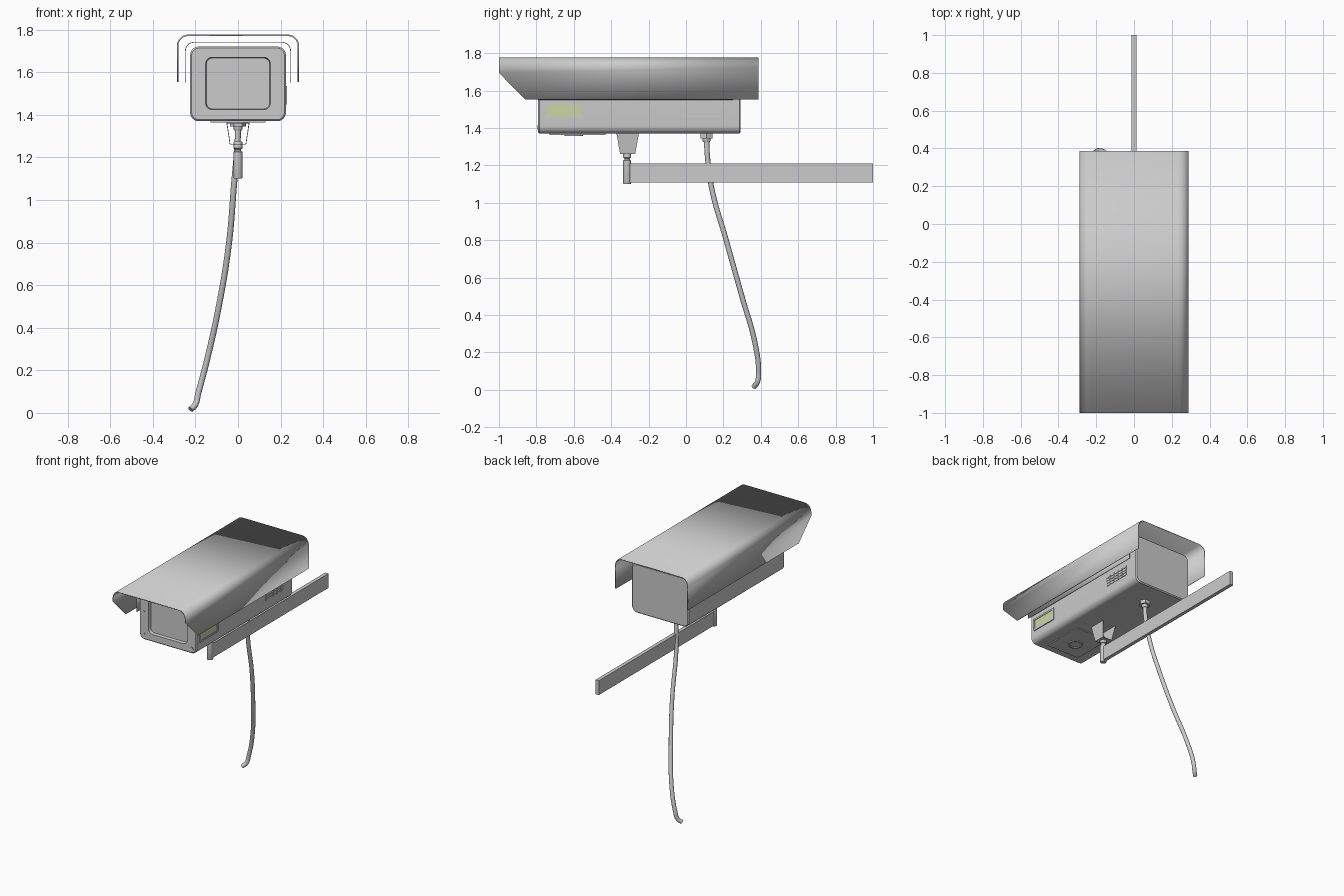
import bpy, bmesh
from math import pi, sin, cos
from mathutils import Vector

if "Cube" in bpy.data.objects:
    bpy.data.objects.remove(bpy.data.objects["Cube"])


def finish(name, bm, smooth=True, mat=None):
    bmesh.ops.recalc_face_normals(bm, faces=bm.faces[:])
    me = bpy.data.meshes.new(name)
    bm.to_mesh(me)
    bm.free()
    ob = bpy.data.objects.new(name, me)
    bpy.context.collection.objects.link(ob)
    if mat:
        me.materials.append(mat)
    if smooth:
        bpy.ops.object.select_all(action='DESELECT')
        ob.select_set(True)
        bpy.context.view_layer.objects.active = ob
        bpy.ops.object.shade_smooth_by_angle(angle=0.6)
    return ob


def loft(name, rings, caps=True, closed=False):
    """Bridge rings that have equal point counts; optionally cap or close."""
    bm = bmesh.new()
    rows = [[bm.verts.new(p) for p in r] for r in rings]
    pairs = list(zip(rows, rows[1:])) + ([(rows[-1], rows[0])] if closed else [])
    n = len(rows[0])
    for a, b in pairs:
        for i in range(n):
            j = (i + 1) % n
            bm.faces.new((a[i], a[j], b[j], b[i]))
    if caps and not closed:
        bm.faces.new(rows[0])
        bm.faces.new(rows[-1])
    return finish(name, bm)


def rounded(y, hx, z0, z1, r, n=6):
    """Rounded rectangle in the xz plane at depth y."""
    pts = []
    for k, (cx, cz) in enumerate([(hx - r, z1 - r), (-hx + r, z1 - r),
                                  (-hx + r, z0 + r), (hx - r, z0 + r)]):
        for i in range(n + 1):
            a = k * pi / 2 + i * pi / 2 / n
            pts.append((cx + r * cos(a), y, cz + r * sin(a)))
    return pts


def circle(c, r, axis, n=24):
    q = Vector(axis).to_track_quat('Z', 'Y')
    return [Vector(c) + q @ Vector((r * cos(2 * pi * i / n), r * sin(2 * pi * i / n), 0))
            for i in range(n)]


def turned(name, steps, x, y, n=24):
    """Vertical turned part from (radius, z) steps."""
    return loft(name, [circle((x, y, z), r, (0, 0, 1), n) for r, z in steps])


def boxes(name, spans, mat=None):
    """One mesh made of boxes, each span being x0,x1,y0,y1,z0,z1."""
    bm = bmesh.new()
    for x0, x1, y0, y1, z0, z1 in spans:
        vs = bmesh.ops.create_cube(bm, size=1)['verts']
        for v in vs:
            v.co = (x1 if v.co.x > 0 else x0, y1 if v.co.y > 0 else y0, z1 if v.co.z > 0 else z0)
    return finish(name, bm, False, mat)


def canopy(name, hx, z0, z1, r, y_front, y_back, thick, slant=None):
    """Bent sheet, open below; slant = (height, bottom front y)."""
    zs = slant[0] if slant else (z0 + z1) / 2
    half = [(hx, z0), (hx, zs)] + [(hx - r + r * cos(a), z1 - r + r * sin(a))
                                   for a in [i * pi / 16 for i in range(9)]]
    prof = half + [(-x, z) for x, z in reversed(half)]
    bm = bmesh.new()
    rows = []
    for x, z in prof:
        yf = slant[1] if slant and z == z0 else y_front
        rows.append((bm.verts.new((x, yf, z)), bm.verts.new((x, y_back, z))))
    for a, b in zip(rows, rows[1:]):
        bm.faces.new((a[0], b[0], b[1], a[1]))
    ob = finish(name, bm)
    m = ob.modifiers.new('thickness', 'SOLIDIFY')
    m.thickness, m.offset = thick, 0
    return ob


# Housing with a recessed front window
loft('housing', [rounded(0.292, 0.218, 1.377, 1.713, 0.035),
                 rounded(0.285, 0.225, 1.37, 1.72, 0.04),
                 rounded(-0.783, 0.225, 1.37, 1.72, 0.04),
                 rounded(-0.79, 0.218, 1.377, 1.713, 0.035),
                 rounded(-0.79, 0.152, 1.424, 1.67, 0.03),
                 rounded(-0.77, 0.148, 1.428, 1.666, 0.028)])

# Sun shield and inner liner
canopy('sun_shield', 0.284, 1.553, 1.773, 0.05, -1.0, 0.387, 0.007, (1.695, -0.86))
canopy('shield_liner', 0.247, 1.55, 1.74, 0.04, -0.79, 0.25, 0.003)

# Front screws and grille
for x in (-0.19, 0.19):
    for z in (1.405, 1.565):
        loft('front_screw', [circle((x, y, z), 0.012, (0, 1, 0), 16) for y in (-0.785, -0.794)])
for x in (-0.095, 0.095):
    loft('grille_screw', [circle((x, y, 1.69), 0.004, (0, 1, 0), 10) for y in (-0.785, -0.793)])
boxes('front_grille', [(-0.08, 0.08, -0.793, -0.78, 1.68, 1.684),
                       (-0.08, 0.08, -0.793, -0.78, 1.697, 1.701)] +
      [(-0.08 + i * 0.0105, -0.074 + i * 0.0105, -0.792, -0.78, 1.684, 1.697) for i in range(15)])

# Side label with frame
green = bpy.data.materials.new('label_green')
green.diffuse_color = (0.6, 0.68, 0.38, 1)
green.use_nodes = True
green.node_tree.nodes["Principled BSDF"].inputs["Base Color"].default_value = green.diffuse_color
boxes('label_frame', [(0.22, 0.231, -0.755, -0.55, 1.447, 1.459),
                      (0.22, 0.231, -0.755, -0.55, 1.523, 1.535),
                      (0.22, 0.231, -0.755, -0.743, 1.459, 1.523),
                      (0.22, 0.231, -0.562, -0.55, 1.459, 1.523)])
boxes('side_label', [(0.22, 0.228, -0.743, -0.562, 1.459, 1.523)], green)

# Side vent slots
boxes('side_vents', [(0.22, 0.228, -0.01 + c * 0.0415, 0.025 + c * 0.0415,
                      1.457 + r * 0.0195, 1.47 + r * 0.0195)
                     for c in range(5) for r in range(4)])

# Underside access plate with ring
boxes('bottom_plate', [(-0.13, 0.13, -0.73, -0.43, 1.364, 1.375)])
loft('bottom_ring', [circle((0, -0.6, z), r, (0, 0, 1)) for r, z in
                     ((0.05, 1.366), (0.05, 1.358), (0.038, 1.358), (0.038, 1.366))], closed=True)

# Tapered strap bracket, open front and back
bm = bmesh.new()
path = [(0.054, 0.06, 1.372), (0.037, 0.04, 1.262), (-0.037, 0.04, 1.262), (-0.054, 0.06, 1.372)]
rows = [(bm.verts.new((x, -0.312 - w, z)), bm.verts.new((x, -0.312 + w, z))) for x, w, z in path]
for a, b in zip(rows, rows[1:]):
    bm.faces.new((a[0], b[0], b[1], a[1]))
bracket = finish('mount_bracket', bm, False)
mod = bracket.modifiers.new('thickness', 'SOLIDIFY')
mod.thickness, mod.offset = 0.004, 0

# Swivel post and wall arm
turned('swivel_post', [(0.018, 1.275), (0.021, 1.27), (0.021, 1.243), (0.015, 1.238), (0.015, 1.23),
                       (0.021, 1.226), (0.021, 1.104), (0.019, 1.1)], 0, -0.315)
boxes('wall_arm', [(-0.013, 0.013, -0.31, 1.0, 1.108, 1.21)])

# Cable gland
turned('gland_nut', [(0.038, 1.372), (0.038, 1.345)], 0, 0.11, 6)
turned('gland_sleeve', [(0.022, 1.35), (0.022, 1.335), (0.017, 1.325)], 0, 0.11)

# Hanging cable
pts = [(0, 0.11, 1.35), (-0.002, 0.113, 1.27), (-0.018, 0.137, 1.08), (-0.042, 0.215, 0.8),
       (-0.09, 0.299, 0.5), (-0.145, 0.369, 0.25), (-0.187, 0.388, 0.09), (-0.2, 0.381, 0.04),
       (-0.222, 0.363, 0.016)]
cu = bpy.data.curves.new('cable', 'CURVE')
cu.dimensions = '3D'
sp = cu.splines.new('BEZIER')
sp.bezier_points.add(len(pts) - 1)
for b, p in zip(sp.bezier_points, pts):
    b.co = p
    b.handle_left_type = b.handle_right_type = 'AUTO'
cu.bevel_depth, cu.bevel_resolution, cu.use_fill_caps = 0.014, 4, True
cable = bpy.data.objects.new('cable', cu)
bpy.context.collection.objects.link(cable)
